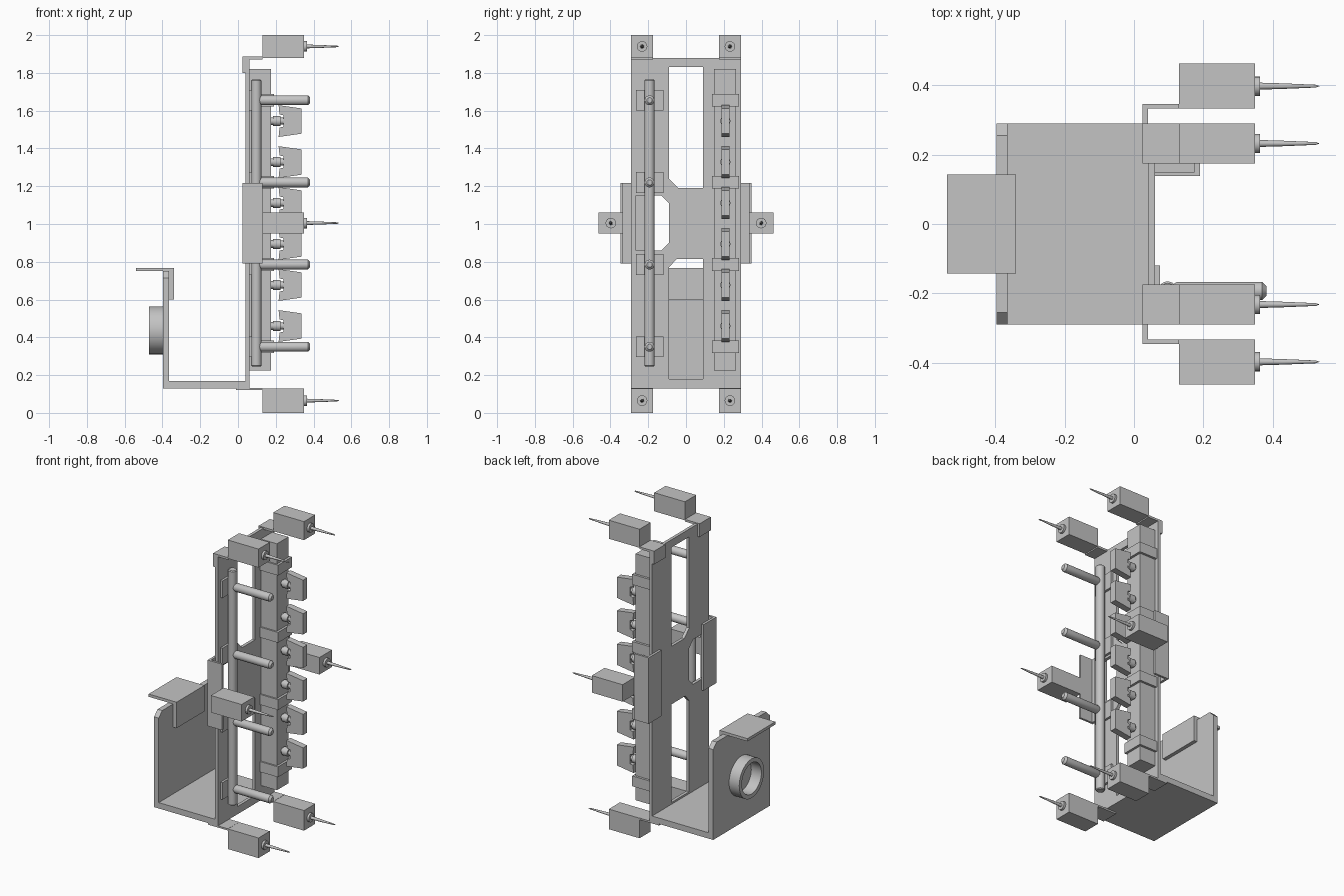
import bpy, bmesh, math
from mathutils import Matrix, Vector

cube = bpy.data.objects.get("Cube")
if cube:
    bpy.data.objects.remove(cube, do_unlink=True)

grey = bpy.data.materials.new("plain grey")
grey.use_nodes = True
grey.diffuse_color = (0.55, 0.55, 0.55, 1)
grey.node_tree.nodes["Principled BSDF"].inputs["Base Color"].default_value = (0.55, 0.55, 0.55, 1)


def add(name, mesh, smooth=False):
    obj = bpy.data.objects.new(name, mesh)
    bpy.context.collection.objects.link(obj)
    mesh.materials.clear()
    mesh.materials.append(grey)
    if smooth:
        mesh.shade_smooth()
        mesh.set_sharp_from_angle(angle=math.radians(30))
    return obj


def box(name, xs, ys, zs):
    """Box given by its extent along each axis."""
    bm = bmesh.new()
    bmesh.ops.create_cube(bm, size=1)
    for v in bm.verts:
        v.co = [(a + b) / 2 + c * abs(b - a) for (a, b), c in zip((xs, ys, zs), v.co)]
    mesh = bpy.data.meshes.new(name)
    bm.to_mesh(mesh)
    bm.free()
    return add(name, mesh)


def lathe(name, profile, centre, upright=False, closed=False, steps=24):
    """Turn (along, radius) points about an x or z axis through centre."""
    bm = bmesh.new()
    vs = [bm.verts.new((a, 0, r)) for a, r in profile]
    pairs = list(zip(vs, vs[1:])) + ([(vs[-1], vs[0])] if closed else [])
    es = [bm.edges.new(p) for p in pairs]
    bmesh.ops.spin(bm, geom=vs + es, cent=(0, 0, 0), axis=(1, 0, 0),
                   angle=math.tau, steps=steps)
    bmesh.ops.remove_doubles(bm, verts=bm.verts, dist=0.0002)
    if upright:
        bm.transform(Matrix.Rotation(-math.pi / 2, 4, 'Y'))
    bm.transform(Matrix.Translation(Vector(centre)))
    bmesh.ops.recalc_face_normals(bm, faces=bm.faces)
    mesh = bpy.data.meshes.new(name)
    bm.to_mesh(mesh)
    bm.free()
    return add(name, mesh, True)


def panel(name, loops, middle, thick, along_x=True):
    """Sheet cut from outlines (first is the edge, the rest holes)."""
    curve = bpy.data.curves.new(name, 'CURVE')
    curve.dimensions = '2D'
    curve.fill_mode = 'BOTH'
    curve.extrude = thick / 2
    for loop in loops:
        s = curve.splines.new('POLY')
        s.points.add(len(loop) - 1)
        for p, (u, v) in zip(s.points, loop):
            p.co = (u, v, 0, 1)
        s.use_cyclic_u = True
    temp = bpy.data.objects.new(name + " outline", curve)
    bpy.context.collection.objects.link(temp)
    deps = bpy.context.evaluated_depsgraph_get()
    mesh = bpy.data.meshes.new_from_object(temp.evaluated_get(deps))
    bpy.data.objects.remove(temp, do_unlink=True)
    if along_x:
        turn = Matrix(((0, 0, 1, middle), (1, 0, 0, 0), (0, 1, 0, 0), (0, 0, 0, 1)))
    else:
        turn = Matrix(((1, 0, 0, 0), (0, 0, -1, middle), (0, 1, 0, 0), (0, 0, 0, 1)))
    mesh.transform(turn)
    bm = bmesh.new()
    bm.from_mesh(mesh)
    bmesh.ops.remove_doubles(bm, verts=bm.verts, dist=0.0001)
    bmesh.ops.recalc_face_normals(bm, faces=bm.faces)
    for f in bm.faces:
        f.smooth = False
    bm.to_mesh(mesh)
    bm.free()
    return add(name, mesh)


# Upright plate with three windows
W = 0.29
panel("upright_plate", [
    [(-W, 0.13), (W, 0.13), (W, 1.88), (-W, 1.88)],
    [(-0.09, 0.18), (0.09, 0.18), (0.09, 0.815), (-0.05, 0.815), (-0.09, 0.77)],
    [(-0.04, 1.19), (0.09, 1.19), (0.09, 1.83), (-0.09, 1.83), (-0.09, 1.24)],
    [(-0.265, 0.86), (-0.13, 0.86), (-0.09, 0.9), (-0.09, 1.11), (-0.13, 1.15), (-0.265, 1.15)],
], 0.05, 0.02)

# Shelf, rear wall, hook and ring
box("bottom_shelf", (-0.395, 0.058), (-W, W), (0.13, 0.168))
panel("rear_wall", [[(-W, 0.13), (W, 0.13), (W, 0.715), (0.255, 0.75),
                     (-0.255, 0.75), (-W, 0.715)]], -0.381, 0.033)
box("hook_top", (-0.54, -0.34), (-0.143, 0.143), (0.75, 0.768))
box("hook_flap", (-0.364, -0.34), (-0.143, 0.143), (0.6, 0.752))
lathe("wall_ring", [(-0.47, 0.1), (-0.47, 0.127), (-0.397, 0.127), (-0.397, 0.1)],
      (0, 0, 0.437), closed=True, steps=40)


# Block with a boss and a tapered needle
def pin_block(name, ys, zs):
    box(name + "_block", (0.13, 0.35), ys, zs)
    lathe(name + "_needle", [(0.349, 0), (0.349, 0.028), (0.364, 0.028), (0.364, 0.01),
                             (0.43, 0.008), (0.525, 0.004), (0.536, 0)],
          (0, sum(ys) / 2, sum(zs) / 2), steps=16)


for side, s in (("left", 1), ("right", -1)):
    ys = (s * 0.175, s * W)
    pin_block("top_" + side, ys, (1.88, 2.0))
    box("top_bracket_" + side, (0.025, 0.131), ys, (1.872, 1.886))
    box("top_flap_" + side, (0.025, 0.041), ys, (1.8, 1.874))
    pin_block("bottom_" + side, ys, (0, 0.13))
    box("bottom_bracket_" + side, (-0.01, 0.131), ys, (0.12, 0.131))
    pin_block("side_" + side, (s * 0.333, s * 0.463), (0.95, 1.06))
    box("side_bracket_" + side, (0.025, 0.13), (s * 0.333, s * 0.347), (0.79, 1.217))
    box("side_flap_" + side, (0.025, 0.041), (s * 0.215, s * 0.34), (0.79, 1.217))

# Rail with clamps and a column of valve handles
box("valve_rail", (0.058, 0.175), (0.148, 0.265), (0.225, 1.82))
for i in range(6):
    z = 0.46 + i * 0.217
    lathe(f"valve_stem_{i}", [(0.17, 0), (0.17, 0.02), (0.185, 0.02), (0.185, 0.027),
                              (0.225, 0.027), (0.225, 0.018), (0.26, 0.018), (0.26, 0)],
          (0, 0.208, z), steps=20)
    half = [(0.335, 0.067), (0.215, 0.084), (0.22, 0.035), (0.24, 0.03)]
    outline = [(x, z + h) for x, h in half] + [(x, z - h) for x, h in reversed(half)]
    panel(f"valve_handle_{i}", [outline], 0.208, 0.042, along_x=False)

# Upright pipe with branches on small pads
lathe("upright_pipe", [(0.245, 0), (0.245, 0.022), (0.25, 0.027), (1.76, 0.027),
                       (1.765, 0.022), (1.765, 0)], (0.097, -0.193, 0), upright=True)
for i in range(4):
    z = 0.35 + i * 0.435
    box(f"rail_clamp_{i}", (0.058, 0.19), (0.138, 0.28), (z - 0.033, z + 0.034))
    box(f"pipe_pad_{i}", (0.058, 0.075), (-0.265, -0.12), (z - 0.055, z + 0.055))
    lathe(f"pipe_branch_{i}", [(0.07, 0), (0.07, 0.012), (0.1, 0.012), (0.125, 0.026),
                               (0.37, 0.026), (0.382, 0.014), (0.382, 0)], (0, -0.193, z))
